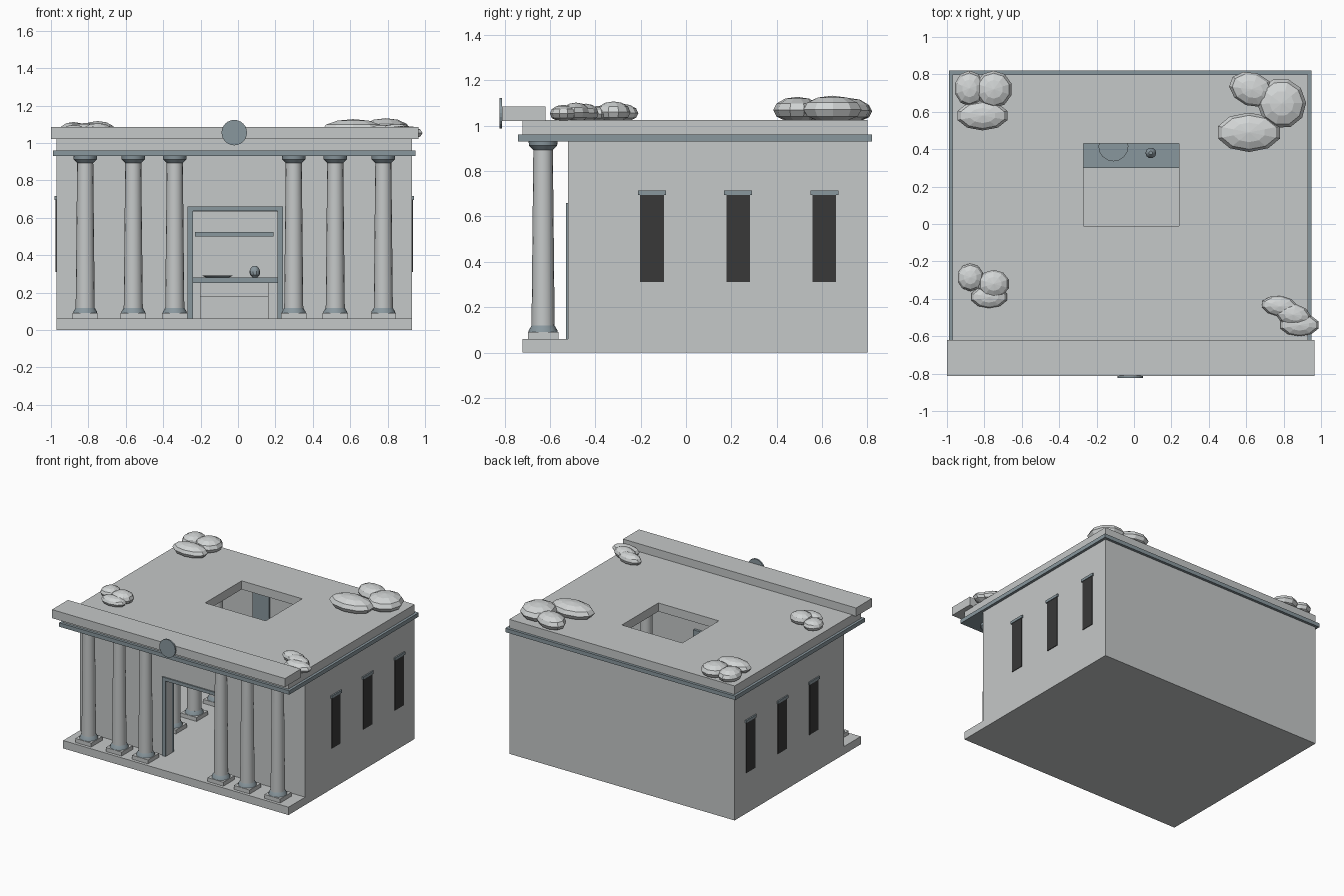
import bpy, bmesh, math
from mathutils import Matrix

if "Cube" in bpy.data.objects:
    bpy.data.objects.remove(bpy.data.objects["Cube"])

def mat(name, r, g, b):
    m = bpy.data.materials.new(name)
    m.diffuse_color = (r, g, b, 1)
    m.use_nodes = True
    m.node_tree.nodes["Principled BSDF"].inputs["Base Color"].default_value = m.diffuse_color
    return m

STONE = mat("pale_stone", 0.56, 0.58, 0.58)
TRIM = mat("slate_trim", 0.25, 0.31, 0.34)
DARK = mat("dark_opening", 0.04, 0.04, 0.04)
LEAF = mat("pale_foliage", 0.64, 0.66, 0.66)
CX = -0.02  # centre line of the building

def finish(bm, name, m):
    me = bpy.data.meshes.new(name)
    bmesh.ops.recalc_face_normals(bm, faces=bm.faces)
    bm.to_mesh(me)
    bm.free()
    me.materials.append(m)
    ob = bpy.data.objects.new(name, me)
    bpy.context.collection.objects.link(ob)
    return ob

def box(name, x, y, z, m):
    bm = bmesh.new()
    size = Matrix.Diagonal((x[1] - x[0], y[1] - y[0], z[1] - z[0], 1))
    mid = Matrix.Translation(((x[0] + x[1]) / 2, (y[0] + y[1]) / 2, (z[0] + z[1]) / 2))
    bmesh.ops.create_cube(bm, size=1, matrix=mid @ size)
    return finish(bm, name, m)

def turned(name, x, y, profile, m, n=16):
    """Lathe a closed (radius, height) profile around a vertical axis."""
    bm = bmesh.new()
    rings = [[bm.verts.new((x + r * math.cos(2 * math.pi * i / n),
                            y + r * math.sin(2 * math.pi * i / n), z)) for i in range(n)]
             for r, z in profile]
    for a, b in zip(rings, rings[1:]):
        for i in range(n):
            bm.faces.new((a[i], a[(i + 1) % n], b[(i + 1) % n], b[i]))
    bm.faces.new(rings[0])
    bm.faces.new(rings[-1])
    ob = finish(bm, name, m)
    for p in ob.data.polygons:
        p.use_smooth = len(p.vertices) == 4
    ob.data.set_sharp_from_angle(angle=math.radians(30))
    return ob

def column(name, x, y):
    box(name + "_plinth", (x - .067, x + .067), (y - .067, y + .067), (.06, .09), STONE)
    turned(name + "_foot", x, y, [(.065, .09), (.062, .1), (.051, .118)], TRIM)
    turned(name + "_shaft", x, y, [(.051, .115), (.043, .895)], STONE)
    turned(name + "_capital", x, y, [(.044, .893), (.062, .912), (.064, .932)], TRIM)

# Floor slab and walls
box("floor", (-.97, .93), (-.72, .80), (0, .06), STONE)
box("left_wall", (-.97, -.90), (-.52, .80), (.0, .935), STONE)
box("right_wall", (.86, .93), (-.52, .80), (.0, .935), STONE)
box("back_wall", (-.90, .86), (.73, .80), (.0, .935), STONE)
box("front_wall_left", (-.90, -.24), (-.52, -.45), (.06, .935), STONE)
box("front_wall_right", (.21, .86), (-.52, -.45), (.06, .935), STONE)
box("front_wall_top", (-.24, .21), (-.52, -.45), (.63, .935), STONE)

# Door frame
box("door_post_left", (-.27, -.24), (-.53, -.43), (.06, .66), TRIM)
box("door_post_right", (.21, .24), (-.53, -.43), (.06, .66), TRIM)
box("door_lintel", (-.24, .21), (-.53, -.43), (.635, .66), TRIM)

# Cornice ring
box("cornice_front", (-.99, .95), (-.74, -.45), (.93, .96), TRIM)
box("cornice_back", (-.99, .95), (.72, .82), (.93, .96), TRIM)
box("cornice_left", (-.99, -.89), (-.45, .72), (.93, .96), TRIM)
box("cornice_right", (.85, .95), (-.45, .72), (.93, .96), TRIM)

# Roof in four pieces around the skylight
box("roof_front", (-.97, .93), (-.72, -.01), (.96, 1.025), STONE)
box("roof_back", (-.97, .93), (.43, .80), (.96, 1.025), STONE)
box("roof_left", (-.97, -.27), (-.01, .43), (.96, 1.025), STONE)
box("roof_right", (.24, .93), (-.01, .43), (.96, 1.025), STONE)

# Front beam with round plaque
box("front_beam", (-1.0, .965), (-.812, -.62), (1.02, 1.085), STONE)
bm = bmesh.new()
bmesh.ops.create_cone(bm, cap_ends=True, segments=24, radius1=.068, radius2=.068, depth=.012,
                      matrix=Matrix.Translation((CX, -.817, 1.055)) @ Matrix.Rotation(math.pi / 2, 4, 'X'))
finish(bm, "round_plaque", TRIM)

# Columns: six in the portico, six inside around the skylight
for s in (-1, 1):
    for i, d in enumerate((.318, .54, .797)):
        column(f"portico_column_{s}_{i}", CX + s * d, -.63)
    for i, y in enumerate((-.12, .13, .40)):
        column(f"hall_column_{s}_{i}", CX + s * .44, y)

# Side windows with caps
for side, xw in (("left", -.97), ("right", .93)):
    for i, y in enumerate((-.15, .23, .61)):
        box(f"{side}_window_{i}", (xw - .005, xw + .005), (y - .052, y + .052), (.31, .697), DARK)
        box(f"{side}_window_cap_{i}", (xw - .01, xw + .01), (y - .062, y + .062), (.695, .715), TRIM)

# Interior table, shelf and tableware
box("table_top", (-.29, .25), (.30, .55), (.25, .28), TRIM)
box("table_leg_left", (-.26, -.20), (.32, .53), (.06, .25), STONE)
box("table_leg_right", (.16, .22), (.32, .53), (.06, .25), STONE)
box("table_apron", (-.20, .16), (.33, .52), (.18, .25), STONE)
box("wall_shelf", (-.23, .19), (.58, .73), (.50, .525), TRIM)
box("wall_panel", (-.38, -.24), (.715, .73), (.55, .80), TRIM)
turned("plate", -.11, .415, [(.06, .28), (.08, .29)], TRIM)
turned("jar", .09, .38, [(.012, .28), (.026, .295), (.029, .312), (.022, .33), (.01, .342)], TRIM, 10)

# Foliage clumps on the roof: x, y, radius x, radius y, height, turn
clumps = [
    (.63, .72, .125, .09, .10, -20), (.79, .645, .13, .135, .11, 20), (.615, .49, .175, .105, .105, 0),
    (-.88, .725, .08, .095, .09, 0), (-.75, .72, .10, .10, .095, 0), (-.81, .58, .14, .08, .085, 0),
    (-.875, -.285, .07, .075, .075, 0), (-.75, -.32, .085, .075, .085, 0), (-.775, -.39, .10, .06, .065, 0),
    (.78, -.44, .10, .055, .075, -8), (.85, -.485, .10, .06, .08, -15), (.885, -.54, .108, .06, .07, 0),
]
for i, (x, y, rx, ry, h, turn) in enumerate(clumps):
    bm = bmesh.new()
    bmesh.ops.create_uvsphere(bm, u_segments=10, v_segments=6, radius=1)
    for v in bm.verts:  # flatten the underside
        v.co.z = max(v.co.z, -.8)
    bm.transform(Matrix.Translation((x, y, 1.022 + h * .445)) @ Matrix.Rotation(math.radians(turn), 4, 'Z')
                 @ Matrix.Diagonal((rx, ry, h * .555, 1)))
    finish(bm, f"roof_foliage_{i}", LEAF)
